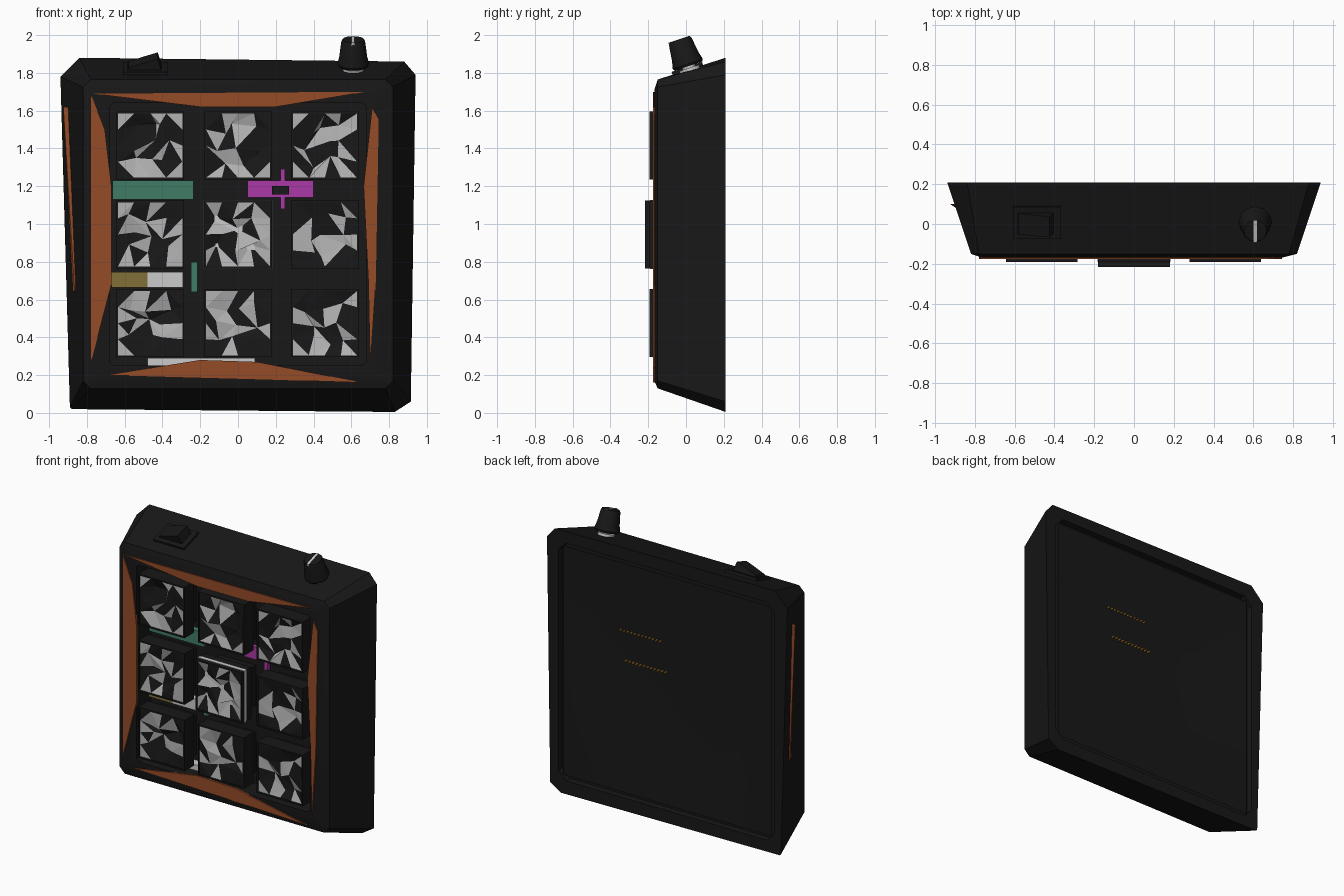
import bpy, bmesh, math, random
from mathutils import Matrix

if "Cube" in bpy.data.objects:
    bpy.data.objects.remove(bpy.data.objects["Cube"])

random.seed(4)


def mat(name, r, g, b):
    m = bpy.data.materials.new(name)
    m.diffuse_color = (r, g, b, 1)
    m.use_nodes = True
    m.node_tree.nodes["Principled BSDF"].inputs["Base Color"].default_value = m.diffuse_color
    return m


BLACK = mat("black_plastic", 0.009, 0.009, 0.009)
PALE = mat("pale_facets", 0.45, 0.45, 0.45)
ORANGE = mat("orange", 0.30, 0.07, 0.02)
TEAL = mat("teal", 0.05, 0.2, 0.13)
MAGENTA = mat("magenta", 0.4, 0.04, 0.38)
GOLD = mat("gold", 0.22, 0.16, 0.04)
PIN = mat("pin_gold", 0.5, 0.25, 0.03)


def make(name, bm, material=None, smooth=None):
    bmesh.ops.recalc_face_normals(bm, faces=bm.faces[:])
    me = bpy.data.meshes.new(name)
    bm.to_mesh(me)
    bm.free()
    ob = bpy.data.objects.new(name, me)
    bpy.context.collection.objects.link(ob)
    if material:
        me.materials.append(material)
    if smooth:
        bpy.ops.object.select_all(action='DESELECT')
        ob.select_set(True)
        bpy.context.view_layer.objects.active = ob
        bpy.ops.object.shade_smooth_by_angle(angle=math.radians(smooth))
    return ob


def loft(name, rings, material=None, smooth=None):
    """Skin a list of equal-length point rings and cap both ends."""
    bm = bmesh.new()
    vs = [[bm.verts.new(p) for p in r] for r in rings]
    n = len(rings[0])
    for a, b in zip(vs, vs[1:]):
        for i in range(n):
            bm.faces.new((a[i], a[(i + 1) % n], b[(i + 1) % n], b[i]))
    bm.faces.new(vs[0])
    bm.faces.new(vs[-1])
    return make(name, bm, material, smooth)


def octagon(x0, x1, z0, z1, c, y):
    pts = [(x0, z1 - c), (x0 + c, z1), (x1 - c, z1), (x1, z1 - c),
           (x1, z0 + c), (x1 - c, z0), (x0 + c, z0), (x0, z0 + c)]
    return [(x, y, z) for x, z in pts]


def rect(x0, x1, z0, z1, y):
    return [(x0, y, z0), (x1, y, z0), (x1, y, z1), (x0, y, z1)]


def square(x, z, h, y):
    return rect(x - h, x + h, z - h, z + h, y)


def box(name, x0, x1, y0, y1, z0, z1, material=None):
    return loft(name, [rect(x0, x1, z0, z1, y0), rect(x0, x1, z0, z1, y1)], material)


def prism(name, pts, y0, y1, material):
    return loft(name, [[(x, y, z) for x, z in pts] for y in (y0, y1)], material)


def facets(name, x0, x1, z0, z1, y, n, dent, pale, smooth=None):
    """Crumpled triangulated sheet, dented along +-y, some triangles pale."""
    bm = bmesh.new()
    sx, sz = (x1 - x0) / n, (z1 - z0) / n
    g = {}
    for i in range(n + 1):
        for j in range(n + 1):
            inner = 0 < i < n and 0 < j < n
            jx, jz = [random.uniform(-.4, .4) * inner for _ in range(2)]
            g[i, j] = bm.verts.new((x0 + (i + jx) * sx, y + inner * random.random() * dent,
                                    z0 + (j + jz) * sz))
    for i in range(n):
        for j in range(n):
            a, b, c, d = g[i, j], g[i + 1, j], g[i + 1, j + 1], g[i, j + 1]
            for tri in ((a, b, c), (a, c, d)) if random.random() < .5 else ((a, b, d), (b, c, d)):
                bm.faces.new(tri).material_index = int(random.random() < pale)
    ob = make(name, bm, BLACK, smooth)
    ob.data.materials.append(PALE)
    return ob


# Case: shallow recessed back, flared walls, front lip and key well in one skin
back_edge = [(-0.94, 0.21, 1.78), (-0.84, 0.21, 1.88), (0.88, 0.21, 1.86), (0.94, 0.21, 1.79),
             (0.915, 0.21, 0.06), (0.83, 0.21, 0.005), (-0.88, 0.21, 0.02), (-0.89, 0.21, 0.03)]
loft("case", [
    octagon(-0.84, 0.85, 0.10, 1.78, 0.06, 0.165),
    octagon(-0.84, 0.85, 0.10, 1.78, 0.06, 0.21),
    back_edge,
    octagon(-0.82, 0.82, 0.13, 1.765, 0.04, -0.15),
    octagon(-0.77, 0.75, 0.17, 1.71, 0.03, -0.168),
    octagon(-0.68, 0.68, 0.25, 1.64, 0.02, -0.165),
    octagon(-0.68, 0.68, 0.25, 1.64, 0.02, 0.0)], BLACK, 25)

# Slightly crumpled back panel
facets("back_panel", -0.81, 0.82, 0.13, 1.75, 0.195, 4, -0.025, 0, 60)

# Orange trim slivers around the key well
trims = {
    "trim_left": [(-0.78, 0.26), (-0.67, 0.68), (-0.67, 1.2), (-0.705, 1.5), (-0.78, 1.69)],
    "trim_right": [(0.70, 0.24), (0.73, 0.7), (0.745, 1.55), (0.71, 1.62), (0.665, 1.2), (0.69, 0.7)],
    "trim_top": [(-0.77, 1.69), (-0.2, 1.62), (0.2, 1.62), (0.68, 1.70)],
    "trim_bottom": [(-0.7, 0.2), (-0.2, 0.28), (0.1, 0.27), (0.66, 0.16), (0.2, 0.175)],
}
for name, pts in trims.items():
    prism(name, pts, -0.16, -0.175, ORANGE)

# Orange slit on the left wall
loft("side_slit", [[(-0.925, 0.10, 1.62), (-0.875, 0.09, 0.64), (-0.865, 0.06, 0.65)],
                   [(-0.85, 0.10, 1.62), (-0.80, 0.09, 0.64), (-0.80, 0.06, 0.65)]], ORANGE)

# Nine keys on switch bodies, the middle one standing slightly proud
for r, z in enumerate((1.415, 0.945, 0.475)):
    for c, x in enumerate((-0.465, 0.0, 0.46)):
        y = -0.217 if (r, c) == (1, 1) else -0.192
        loft(f"key_{r}_{c}", [square(x, z, 0.18, y + 0.11), square(x, z, 0.18, y),
                              square(x, z, 0.17, y), square(x, z, 0.17, y + 0.04)], BLACK)
        facets(f"key_face_{r}_{c}", x - .17, x + .17, z - .17, z + .17, y + 0.006, 4, 0.03, 0.42)
        box(f"switch_{r}_{c}", x - .14, x + .14, y + .11, 0.0, z - .14, z + .14, BLACK)
# Pale clear edge on the middle key
box("middle_key_skirt", -0.183, 0.183, -0.19, -0.165, 0.762, 1.128)

# Electronics seen deep between the keys
box("teal_board", -0.665, -0.235, -0.045, 0.0, 1.13, 1.23, TEAL)
box("teal_strip", -0.25, -0.215, -0.03, 0.0, 0.64, 0.8, TEAL)
box("battery_end", -0.67, -0.48, -0.045, 0.0, 0.665, 0.745, GOLD)
box("battery", -0.48, -0.29, -0.045, 0.0, 0.665, 0.745)
box("controller_board", 0.05, 0.40, -0.03, 0.0, 1.14, 1.23, MAGENTA)
box("controller_tab", 0.225, 0.25, -0.03, 0.0, 1.08, 1.29, MAGENTA)
box("controller_chip", 0.18, 0.27, -0.04, 0.0, 1.155, 1.20, BLACK)
box("lower_strip", -0.48, 0.09, -0.06, 0.0, 0.25, 0.29)

# Two rows of header pins poking through the back
for row, (z, x0) in enumerate(((1.27, 0.07), (1.06, 0.03))):
    for i in range(12):
        x = x0 + i * 0.028
        box(f"pin_{row}_{i}", x - .005, x + .005, 0.15, 0.198, z - .005, z + .005, PIN)

# Everything on the sloped top is built upright, then tilted with the wall
TILT = Matrix.Rotation(math.radians(18.4), 4, 'X')


def on_top(ob, x, y, z):
    ob.matrix_world = Matrix.Translation((x, y, z)) @ TILT
    return ob


def turned(name, profile, sides, material=None):
    rings = [[(r * math.cos(2 * math.pi * i / sides), r * math.sin(2 * math.pi * i / sides), h)
              for i in range(sides)] for r, h in profile]
    return loft(name, rings, material, 35)


# Knob, washer and pointer
K = (0.61, 0.02, 1.815)
on_top(turned("knob", [(0.078, 0.022), (0.084, 0.035), (0.074, 0.075), (0.063, 0.16), (0.058, 0.17)],
              12, BLACK), *K)
on_top(turned("knob_washer", [(0.055, -0.03), (0.055, 0.012), (0.035, 0.012), (0.035, 0.03)], 12), *K)
on_top(box("knob_pointer", -0.008, 0.008, -0.062, 0.055, 0.155, 0.173), *K)

# Rocker switch: raised bezel and tilted rocker
S = (-0.49, 0.01, 1.815)
on_top(box("switch_bezel", -0.12, 0.12, -0.085, 0.085, -0.03, 0.018, BLACK), *S)
on_top(loft("switch_rocker", [[(-0.095, y, 0.015), (0.085, y, 0.015), (0.065, y, 0.08),
                               (0.0, y, 0.06), (-0.09, y, 0.03)] for y in (-0.055, 0.055)],
            BLACK), *S)
